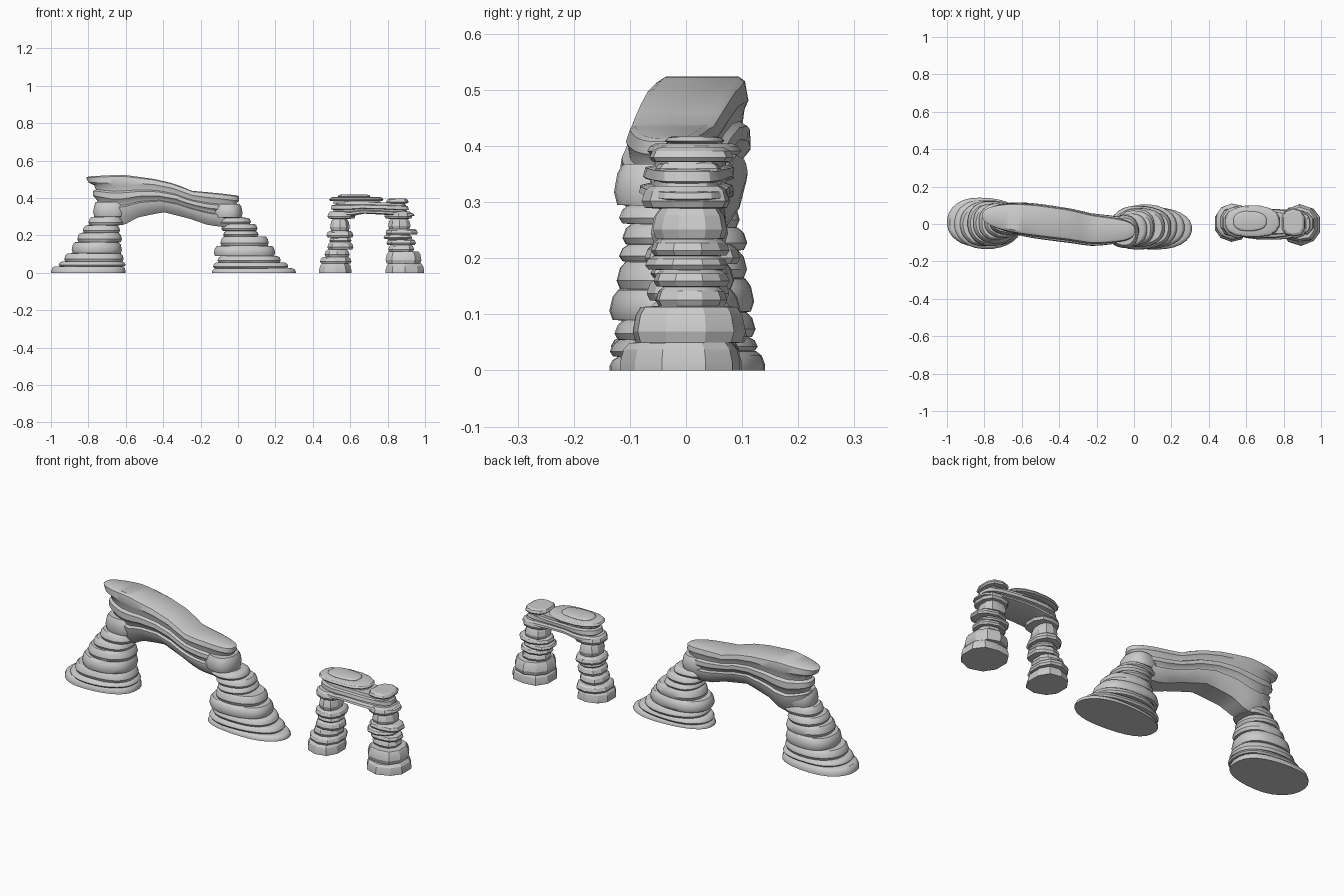
import bpy, bmesh, math, random

random.seed(4)


def lerp(table, x):
    """Piecewise-linear lookup in a list of (x, value)."""
    if x <= table[0][0]:
        return table[0][1]
    for (a, va), (b, vb) in zip(table, table[1:]):
        if x <= b:
            return va + (vb - va) * (x - a) / (b - a)
    return table[-1][1]


def outline(xl, xr, yf, yb, n, power, wob=(0, 0)):
    """Rounded-box outline with a slightly uneven edge."""
    pts = []
    for i in range(n):
        a = (i + 0.5) * math.tau / n
        c, s = math.cos(a), math.sin(a)
        k = 1 + wob[1] * (math.sin(3 * a + wob[0]) - 1)
        u = math.copysign(abs(c) ** (2 / power), c)
        v = math.copysign(abs(s) ** (2 / power), s)
        pts.append(((xl + xr) / 2 + u * (xr - xl) / 2,
                    (yf + yb) / 2 + v * k * (yb - yf) / 2))
    return pts


def loft(name, rings, angle):
    """Skin closed rings and close both ends with strips."""
    bm = bmesh.new()
    vs = [[bm.verts.new(p) for p in r] for r in rings]
    n = len(vs[0])
    for a, b in zip(vs, vs[1:]):
        for i in range(n):
            j = (i + 1) % n
            bm.faces.new((a[i], a[j], b[j], b[i]))
    for r in (vs[0], vs[-1]):
        for i in range(n // 2 - 1):
            bm.faces.new((r[i], r[i + 1], r[n - 2 - i], r[n - 1 - i]))
    bmesh.ops.recalc_face_normals(bm, faces=bm.faces)
    me = bpy.data.meshes.new(name)
    bm.to_mesh(me)
    bm.free()
    ob = bpy.data.objects.new(name, me)
    bpy.context.collection.objects.link(ob)
    bpy.ops.object.select_all(action='DESELECT')
    ob.select_set(True)
    bpy.context.view_layer.objects.active = ob
    bpy.ops.object.shade_smooth_by_angle(angle=math.radians(angle))


def strata_leg(name, strata, top, n, power, wob, angle):
    """Stack of rock layers: (z, xl, xr, yf, yb), each with a worn upper edge."""
    rings = []
    for k, (z, xl, xr, yf, yb) in enumerate(strata):
        z1 = strata[k + 1][0] if k + 1 < len(strata) else top
        h = z1 - z
        w = (random.uniform(0, 6), wob)
        for t, d in ((0, 0.006 if k else 0), (0.3, 0), (0.75, 0.006), (0.97, 0.016)):
            rings.append([(x, y, z + t * h) for x, y in
                          outline(xl + d, xr - d, yf + d, yb - d, n, power, w)])
    loft(name, rings, angle)


def warped_slab(name, levels, bottom, top, spine, n, power, wob, angle):
    """Layered bridge: (t, xl, xr, half width), t runs bottom to top surface."""
    rings = []
    for t, xl, xr, hw in levels:
        ring = []
        for x, y in outline(xl, xr, -hw, hw, n, power, (t * 2, wob)):
            zb, zt = lerp(bottom, x), lerp(top, x)
            ring.append((x, y + lerp(spine, x), zb + t * (zt - zb)))
        rings.append(ring)
    loft(name, rings, angle)


# Large arch: two spreading legs
strata_leg("large_arch_left_leg", [
    (0.00, -1.00, -0.60, -0.125, 0.145), (0.035, -0.96, -0.60, -0.135, 0.135),
    (0.06, -0.93, -0.61, -0.125, 0.125), (0.105, -0.89, -0.62, -0.12, 0.127),
    (0.165, -0.86, -0.62, -0.105, 0.115), (0.215, -0.83, -0.63, -0.09, 0.11),
    (0.255, -0.80, -0.61, -0.075, 0.10), (0.30, -0.775, -0.59, -0.06, 0.10)],
    0.38, 28, 2.3, 0.03, 35)
strata_leg("large_arch_right_leg", [
    (0.00, -0.14, 0.31, -0.14, 0.09), (0.025, -0.135, 0.27, -0.138, 0.10),
    (0.055, -0.11, 0.23, -0.135, 0.105), (0.09, -0.13, 0.20, -0.14, 0.10),
    (0.145, -0.095, 0.165, -0.125, 0.09), (0.195, -0.08, 0.11, -0.12, 0.085),
    (0.225, -0.09, 0.105, -0.115, 0.075), (0.262, -0.12, 0.07, -0.12, 0.06),
    (0.295, -0.14, 0.025, -0.13, 0.05)], 0.37, 28, 2.3, 0.03, 35)

# Large arch: sloping bridge
warped_slab("large_arch_bridge", [
    (0.00, -0.72, 0.02, 0.055), (0.14, -0.755, 0.05, 0.08), (0.30, -0.76, 0.03, 0.092),
    (0.36, -0.765, 0.025, 0.094), (0.39, -0.75, 0.00, 0.08), (0.46, -0.76, -0.005, 0.085),
    (0.52, -0.775, 0.012, 0.098), (0.64, -0.775, 0.012, 0.096), (0.68, -0.76, -0.01, 0.082),
    (0.78, -0.77, -0.005, 0.085), (0.84, -0.80, 0.005, 0.09), (0.97, -0.812, 0.005, 0.082),
    (1.00, -0.80, -0.005, 0.07)],
    [(-0.8, 0.31), (-0.66, 0.25), (-0.6, 0.26), (-0.54, 0.295), (-0.4, 0.325),
     (-0.26, 0.29), (-0.16, 0.255), (0.05, 0.23)],
    [(-0.81, 0.515), (-0.62, 0.525), (-0.45, 0.502), (-0.32, 0.472), (-0.26, 0.44),
     (-0.1, 0.425), (0.0, 0.413)],
    [(-0.8, 0.045), (-0.68, 0.035), (-0.5, 0.015), (-0.35, -0.005), (-0.22, -0.03), (0, -0.035)],
    56, 2.7, 0.05, 35)

# Small arch: two blocky legs
strata_leg("small_arch_left_leg", [
    (0.00, 0.43, 0.61, -0.10, 0.105), (0.05, 0.435, 0.61, -0.09, 0.115),
    (0.085, 0.46, 0.60, -0.07, 0.09), (0.125, 0.475, 0.62, -0.075, 0.08),
    (0.165, 0.485, 0.61, -0.07, 0.075), (0.19, 0.47, 0.62, -0.08, 0.10),
    (0.225, 0.49, 0.60, -0.065, 0.08), (0.29, 0.475, 0.63, -0.08, 0.085)],
    0.33, 10, 2.3, 0.05, 25)
strata_leg("small_arch_right_leg", [
    (0.00, 0.785, 1.00, -0.118, 0.107), (0.05, 0.785, 0.985, -0.105, 0.107),
    (0.115, 0.80, 0.945, -0.06, 0.075), (0.15, 0.79, 0.955, -0.065, 0.078),
    (0.18, 0.775, 0.935, -0.075, 0.08), (0.205, 0.785, 0.965, -0.07, 0.078),
    (0.235, 0.80, 0.925, -0.06, 0.08), (0.29, 0.78, 0.935, -0.08, 0.085)],
    0.33, 10, 2.3, 0.05, 25)

# Small arch: bridge layers
flat_spine = [(0.5, 0.01), (0.95, 0.0)]
warped_slab("small_arch_bridge", [
    (0.00, 0.52, 0.92, 0.06), (0.10, 0.485, 0.945, 0.09), (0.25, 0.49, 0.94, 0.088),
    (0.32, 0.51, 0.91, 0.07), (0.45, 0.51, 0.90, 0.072), (0.50, 0.495, 0.915, 0.085),
    (0.75, 0.50, 0.91, 0.083), (0.80, 0.52, 0.90, 0.068), (1.0, 0.53, 0.89, 0.066)],
    [(0.5, 0.298), (0.62, 0.305), (0.68, 0.318), (0.76, 0.312), (0.94, 0.298)],
    [(0.5, 0.382), (0.94, 0.372)], flat_spine, 24, 2.8, 0.08, 25)

# Small arch: cap stones
strata_leg("small_arch_left_cap", [
    (0.37, 0.505, 0.77, -0.055, 0.08), (0.385, 0.485, 0.78, -0.075, 0.10),
    (0.405, 0.53, 0.71, -0.04, 0.07)], 0.418, 16, 2.5, 0.03, 25)
strata_leg("small_arch_right_cap", [(0.355, 0.80, 0.90, -0.055, 0.065),
    (0.372, 0.79, 0.915, -0.07, 0.085)], 0.398, 10, 2.8, 0.03, 25)
